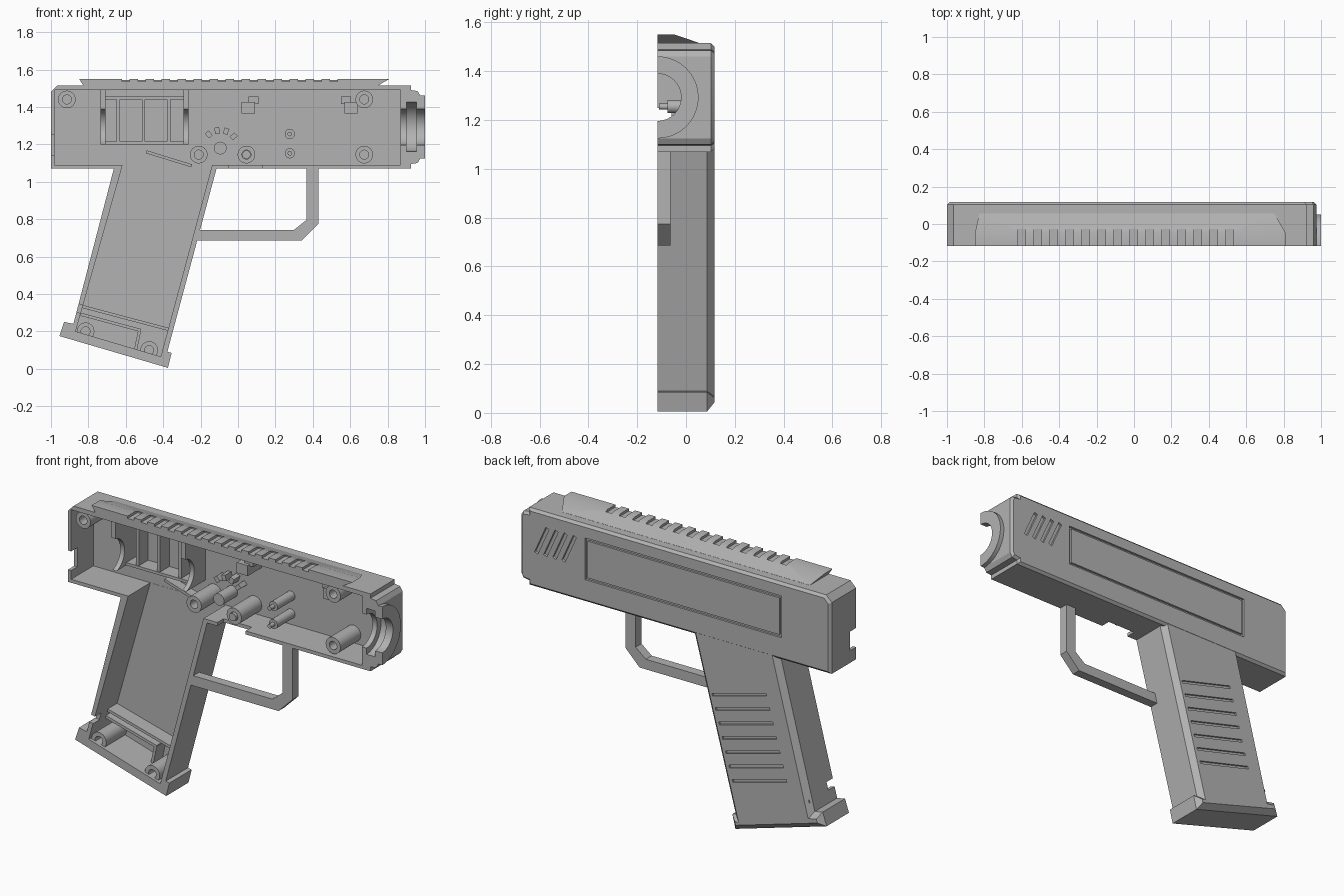
import bpy, bmesh
from math import sin, cos, pi, radians
from mathutils import Vector

if "Cube" in bpy.data.objects:
    bpy.data.objects.remove(bpy.data.objects["Cube"])

grey = bpy.data.materials.new("plain grey")
grey.use_nodes = True
COLOUR = (0.45, 0.45, 0.45, 1)
grey.diffuse_color = COLOUR
grey.node_tree.nodes["Principled BSDF"].inputs["Base Color"].default_value = COLOUR

OPEN, BACK, FLOOR = -0.117, 0.117, 0.085   # open side, closed side, inner floor
ROOT = 0.1                                 # inner parts sink this far into the wall
BORE = 1.293                               # barrel axis height


def prism(name, outline, start, end, axis="y", chamfer=0):
    """Extrude an outline: (x, z) along y, or (y, z) along x."""
    def place(a, b, h):
        return (a, h, b) if axis == "y" else (h, a, b)
    bm = bmesh.new()
    near = [bm.verts.new(place(a, b, start)) for a, b in outline]
    far = [bm.verts.new(place(a, b, end)) for a, b in outline]
    bm.faces.new(near)
    cap = bm.faces.new(far[::-1])
    for i in range(len(near)):
        j = (i + 1) % len(near)
        bm.faces.new((near[i], far[i], far[j], near[j]))
    bmesh.ops.recalc_face_normals(bm, faces=bm.faces)
    if chamfer:
        bmesh.ops.bevel(bm, geom=list(cap.edges), offset=chamfer, segments=1,
                        affect="EDGES", clamp_overlap=False)
    mesh = bpy.data.meshes.new(name)
    bm.to_mesh(mesh)
    bm.free()
    mesh.materials.append(grey)
    obj = bpy.data.objects.new(name, mesh)
    bpy.context.collection.objects.link(obj)
    return obj


def combine(target, other, operation="DIFFERENCE"):
    mod = target.modifiers.new("combine", "BOOLEAN")
    mod.operation, mod.solver, mod.object = operation, "EXACT", other
    bpy.context.view_layer.objects.active = target
    bpy.ops.object.modifier_apply(modifier=mod.name)
    bpy.data.objects.remove(other)


def rect(a0, a1, b0, b1):
    return [(a0, b0), (a1, b0), (a1, b1), (a0, b1)]


def circle(a, b, r, sides=32, sweep=2 * pi, turn=0):
    count = sides if sweep == 2 * pi else sides + 1
    return [(a + r * cos(turn + sweep * i / sides), b + r * sin(turn + sweep * i / sides))
            for i in range(count)]


def strip(p, q, width):
    """Slanted rectangle from p to q."""
    p, q = Vector(p), Vector(q)
    d = (q - p).normalized() * width / 2
    n = Vector((-d.y, d.x))
    return [tuple(v) for v in (p + n, p - n, q - n, q + n)]


def cut(target, outline, start, end, axis="y"):
    combine(target, prism("cutter", outline, start, end, axis))


# Outer shell: upper body, grip and muzzle disc
shell = prism("outer_shell", [
    (-1, 1.07), (0.925, 1.07), (0.925, 1.095), (0.96, 1.1), (0.975, 1.125),
    (0.975, 1.46), (0.96, 1.485), (0.925, 1.49), (0.925, 1.515),
    (-0.965, 1.515), (-1, 1.48)], OPEN, BACK, chamfer=0.014)
grip = prism("grip", [
    (-0.63, 1.2), (-0.88, 0.24), (-0.93, 0.25), (-0.955, 0.175), (-0.375, 0.005),
    (-0.355, 0.085), (-0.378, 0.09), (-0.08, 1.2)], OPEN, BACK - 0.001, chamfer=0.03)
combine(shell, grip, "UNION")
disc = prism("muzzle_disc", circle(OPEN, BORE, 0.168, 32, pi, -pi / 2), 0.95, 1.0, "x")
combine(shell, disc, "UNION")

# Hollow interior
cut(shell, rect(-0.98, 0.87, 1.09, 1.49), -0.2, FLOOR)
cut(shell, [(-0.6, 1.15), (-0.868, 0.2), (-0.413, 0.065), (-0.122, 1.15)], -0.2, FLOOR - 0.001)

# Muzzle bore with an inner groove
cut(shell, circle(OPEN, BORE, 0.097), 0.8, 1.1, "x")
cut(shell, circle(OPEN, BORE, 0.132), 0.9, 0.955, "x")

# Openings for trigger, rear switch and grip cable
cut(shell, rect(-0.05, 0.13, 1.04, 1.1), -0.2, -0.06)
cut(shell, rect(-1.1, -0.95, 1.14, 1.25), -0.2, -0.06)
cut(shell, strip((-0.92, 0.34), (-0.8, 0.31), 0.045), -0.2, -0.06)

# Engraved frame on the closed side
x0, x1, z0, z1, w = -0.69, 0.56, 1.2, 1.44, 0.014
for outline in (rect(x0, x1, z0, z0 + w), rect(x0, x1, z1 - w, z1),
                rect(x0, x0 + w, z0, z1), rect(x1 - w, x1, z0, z1)):
    cut(shell, outline, BACK - 0.012, 0.2)

# Slanted slots near the muzzle
for i in range(4):
    x = 0.8 - 0.058 * i
    cut(shell, strip((x, 1.43), (x + 0.072, 1.27), 0.022), BACK - 0.014, 0.2)

# Grip grooves
for i in range(7):
    c = Vector((-0.42 - 0.0215 * i, 0.8 - 0.077 * i))
    h = Vector((0.172, -0.046))
    cut(shell, strip(c - h, c + h, 0.016), BACK - 0.012, 0.2)

# Accessory rail with sloped back and cross slots
rail = prism("top_rail", [(-0.85, 1.55), (0.81, 1.55), (0.745, 1.512), (-0.825, 1.512)],
             OPEN, 0.055)
cut(rail, [(-0.05, 1.551), (0.06, 1.514), (0.06, 1.6), (-0.05, 1.6)], -1, 1, "x")
for i in range(14):
    x = -0.6 + 0.0855 * i
    cut(rail, rect(x - 0.02, x + 0.02, 1.536, 1.6), -0.2, -0.028)

# Trigger guard
prism("trigger_guard", [
    (-0.225, 0.685), (0.34, 0.685), (0.43, 0.775), (0.43, 1.08), (0.365, 1.08),
    (0.365, 0.795), (0.3, 0.743), (-0.21, 0.743)], OPEN, -0.063)

# Screw posts
for x, z in ((-0.915, 1.44), (0.675, 1.44), (0.675, 1.145), (0.045, 1.145),
             (-0.21, 1.145), (-0.815, 0.2), (-0.475, 0.1)):
    post = prism("screw_post", circle(x, z, 0.047), -0.1, ROOT)
    cut(post, circle(x, z, 0.024, 24), -0.2, 0.05)

# Spring pegs with thin tips, and the pivot
for z in (1.255, 1.152):
    prism("spring_peg", circle(0.277, z, 0.027, 24), -0.075, ROOT)
    prism("peg_tip", circle(0.277, z, 0.012, 16), -0.11, -0.07)
prism("post_tip", circle(0.045, 1.145, 0.022, 24), -0.115, 0.06)
prism("selector_pivot", circle(-0.095, 1.18, 0.034, 24), -0.04, ROOT)

# Selector stops fanned around the pivot
for angle in (41, 71, 100, 130):
    d = Vector((cos(radians(angle)), sin(radians(angle))))
    c = Vector((-0.095, 1.18))
    prism("selector_stop", strip(c + d * 0.078, c + d * 0.112, 0.026), 0.03, ROOT)

# Motor cradle: end plates, frame and ribs
for x in (-0.735, -0.292):
    plate = prism("cradle_plate", rect(-0.1, ROOT, 1.2, 1.495), x, x + 0.027, "x")
    cut(plate, circle(OPEN, BORE, 0.097), -1, 1, "x")
for z in (1.2, 1.44):
    prism("cradle_bar", rect(-0.72, -0.28, z, z + 0.016), -0.005, ROOT)
for x in (-0.64, -0.505, -0.37):
    prism("cradle_rib", rect(x - 0.009, x + 0.009, 1.21, 1.445), 0.0, ROOT)

# Clips, feed ramp and grip compartment
for x, dx in ((0.02, 0.035), (0.57, -0.02)):
    prism("clip_base", rect(x, x + 0.07, 1.365, 1.425), -0.04, ROOT)
    prism("clip_hook", rect(x + dx, x + dx + 0.055, 1.415, 1.455), -0.02, ROOT)
prism("feed_ramp", strip((-0.49, 1.16), (-0.247, 1.085), 0.016), 0.03, ROOT)
for name, p, q in (("grip_ledge", (-0.84, 0.335), (-0.37, 0.21)),
                   ("compartment_top", (-0.855, 0.295), (-0.52, 0.205)),
                   ("compartment_side", (-0.525, 0.21), (-0.548, 0.1))):
    prism(name, strip(p, q, 0.016), 0.0, ROOT)

# Round parts shade smooth, corners stay sharp
for obj in bpy.context.scene.objects:
    obj.select_set(obj.type == "MESH")
bpy.context.view_layer.objects.active = shell
bpy.ops.object.shade_smooth_by_angle(angle=radians(25))
